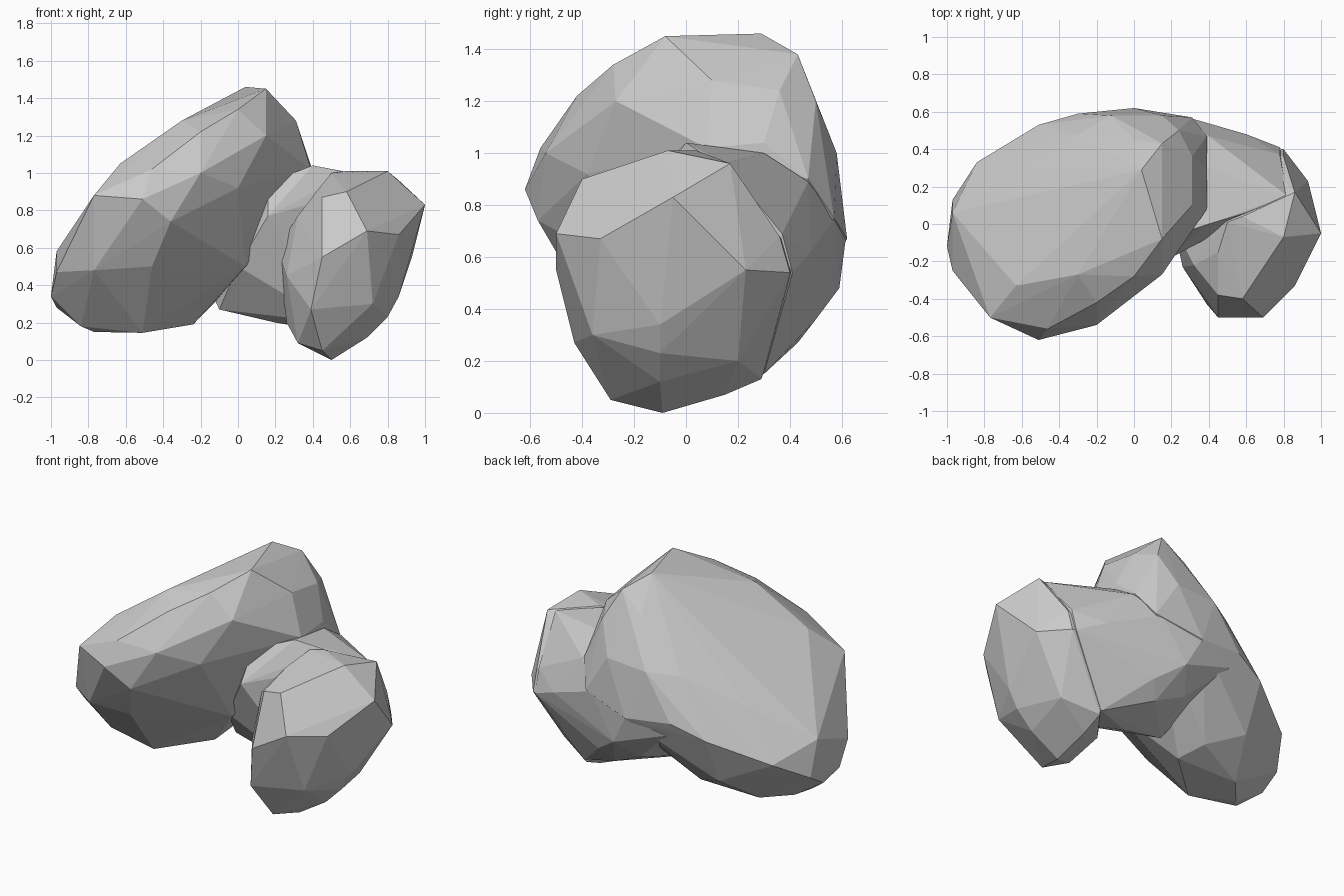
import bpy
import bmesh


def hull(name, slices):
    """Faceted rock lobe: convex skin over cross-sections {x: [(y, z), ...]}."""
    bm = bmesh.new()
    for x, outline in slices.items():
        for y, z in outline:
            bm.verts.new((x, y, z))
    res = bmesh.ops.convex_hull(bm, input=bm.verts)
    junk = set(res["geom_interior"]) | set(res["geom_unused"])
    bmesh.ops.delete(bm, geom=[g for g in junk if isinstance(g, bmesh.types.BMVert)],
                     context='VERTS')
    bmesh.ops.recalc_face_normals(bm, faces=bm.faces)
    me = bpy.data.meshes.new(name)
    bm.to_mesh(me)
    bm.free()
    ob = bpy.data.objects.new(name, me)
    bpy.context.collection.objects.link(ob)
    return ob


# Large tilted lobe
rock = hull("two_lobed_rock", {
    -1.00: [(-.12, .34)],
    -.97: [(-.25, .47), (.13, .36), (0, .28), (.06, .58)],
    -.84: [(.33, .48), (-.28, .73), (-.08, .18)],
    -.77: [(-.50, .88), (-.40, .48), (0, .15)],
    -.63: [(-.33, 1.05), (.28, .78), (.16, .155)],
    -.51: [(-.62, .86), (.53, .62), (-.12, .145), (.4, .32)],
    -.46: [(-.43, .50), (-.56, 1.02)],
    -.36: [(-.57, .74), (.1, 1.14)],
    -.30: [(-.27, 1.28), (.59, .70), (.48, .96), (.28, .23)],
    -.24: [(.11, .19)],
    -.20: [(-.42, 1.22), (-.54, 1.0)],
    -.12: [(.58, .98), (-.02, 1.33)],
    .00: [(-.28, 1.34), (-.38, .92), (.62, .67), (.45, 1.26)],
    .04: [(-.12, .5), (.29, 1.46)],
    .15: [(-.08, 1.45), (.43, 1.38), (-.27, 1.2), (.58, 1.0)],
    .24: [(.5, 1.2)],
    .31: [(.1, 1.28), (.36, 1.24), (.57, .75)],
    .39: [(.3, 1.04), (.08, 1.02), (.47, .9)],
})

# Small upright lobe
small = hull("small_lobe", {
    .21: [(0, .60)],
    .26: [(-.02, .2), (-.23, .45)],
    .32: [(-.2, .09), (-.22, .77)],
    .39: [(-.43, .27)],
    .45: [(-.38, .87), (-.50, .55), (-.29, .05), (-.15, .94)],
    .50: [(-.09, 0), (.15, .07), (.29, .13), (.01, 1.0)],
    .58: [(-.40, .90), (.04, 1.01), (.44, .55)],
    .69: [(-.50, .69), (-.1, .12)],
    .72: [(-.36, .30), (.2, .2)],
    .80: [(-.07, 1.01), (.4, .54), (-.1, .23), (.36, .68)],
    .86: [(-.1, .34), (.17, .96), (-.33, .67)],
    .93: [(.23, .55), (.1, .6)],
    1.00: [(-.05, .83)],
})

# Neck joining the lobes and sweeping round the back
neck = hull("neck", {
    -.25: [(.56, .6)],
    -.10: [(.12, .27)],
    .00: [(.615, .67), (-.1, .5), (.46, .36)],
    .10: [(.59, .48)],
    .16: [(-.08, .95), (-.20, .77)],
    .20: [(.15, .2), (-.12, .6), (.43, .27)],
    .27: [(.575, .75), (.5, .36)],
    .40: [(0, 1.04), (.3, 1.0), (.47, .89)],
    .50: [(.3, .15), (0, .2)],
    .60: [(.48, .62), (.06, 1.0)],
    .78: [(.41, .54), (.37, .69)],
    .82: [(.15, .96)],
})

# Fuse the three masses into one faceted body
bpy.context.view_layer.objects.active = rock
for part in (neck, small):
    mod = rock.modifiers.new("fuse", 'BOOLEAN')
    mod.operation = 'UNION'
    mod.solver = 'EXACT'
    mod.object = part
    bpy.ops.object.modifier_apply(modifier=mod.name)
    bpy.data.objects.remove(part, do_unlink=True)
